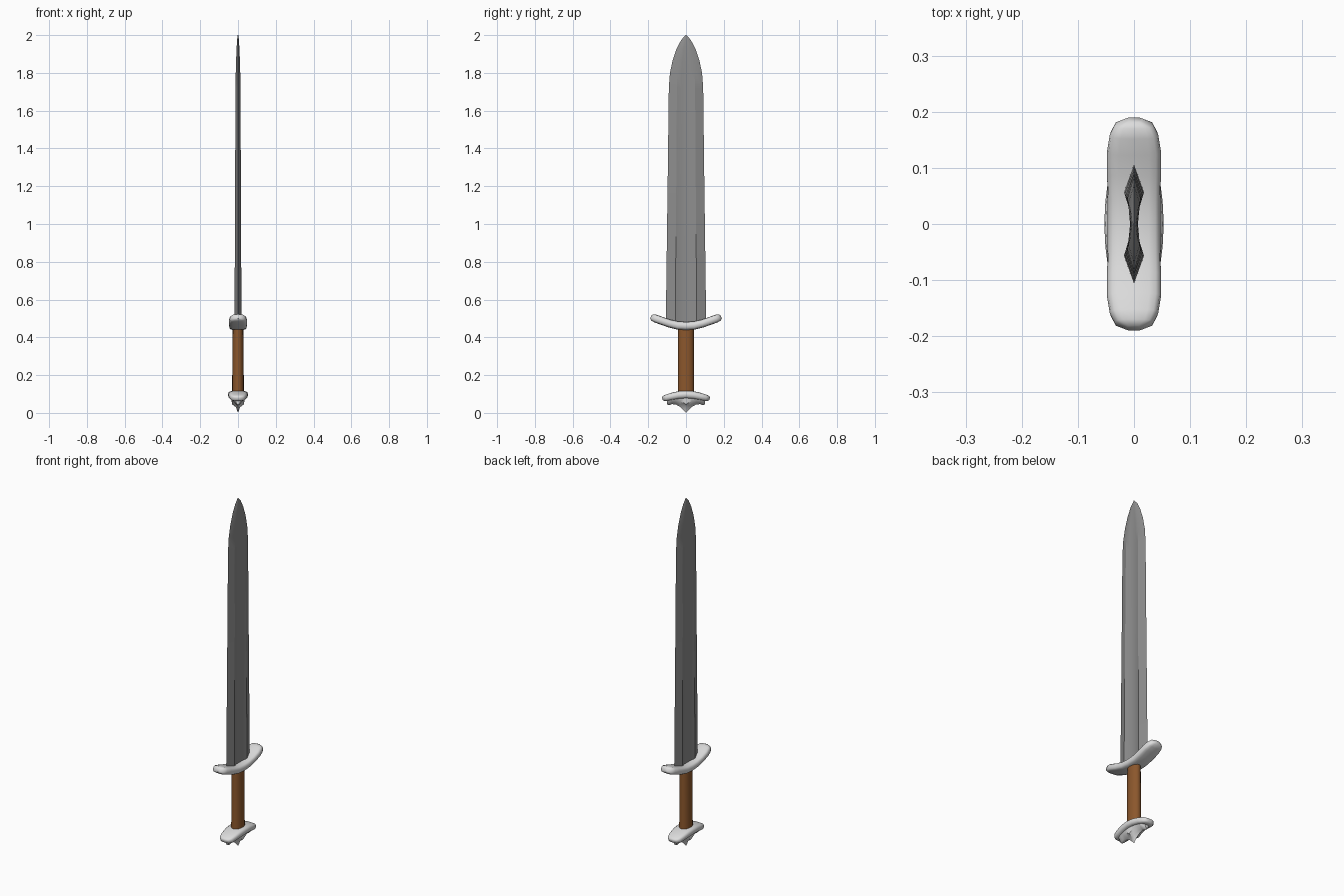
import bpy, bmesh
from math import cos, sin, pi, radians, copysign

cube = bpy.data.objects.get("Cube")
if cube:
    bpy.data.objects.remove(cube)


def material(name, rgb, rough=0.5):
    m = bpy.data.materials.new(name)
    m.use_nodes = True
    m.diffuse_color = (*rgb, 1)
    bsdf = m.node_tree.nodes["Principled BSDF"]
    bsdf.inputs["Base Color"].default_value = (*rgb, 1)
    bsdf.inputs["Roughness"].default_value = rough
    return m


steel = material("blade steel", (0.27, 0.27, 0.27))
silver = material("pale silver", (0.72, 0.72, 0.72))
leather = material("brown leather", (0.26, 0.095, 0.025))


def loft(name, rings, mat, angle):
    """Skin a list of equal-length point rings and cap both ends."""
    bm = bmesh.new()
    loops = [[bm.verts.new(p) for p in ring] for ring in rings]
    n = len(loops[0])
    for a, b in zip(loops, loops[1:]):
        for i in range(n):
            j = (i + 1) % n
            bm.faces.new((a[i], a[j], b[j], b[i]))
    bm.faces.new(loops[0][::-1])
    bm.faces.new(loops[-1])
    bmesh.ops.remove_doubles(bm, verts=bm.verts, dist=1e-5)
    bmesh.ops.recalc_face_normals(bm, faces=bm.faces)
    mesh = bpy.data.meshes.new(name)
    bm.to_mesh(mesh)
    bm.free()
    mesh.materials.append(mat)
    obj = bpy.data.objects.new(name, mesh)
    bpy.context.collection.objects.link(obj)
    bpy.ops.object.select_all(action="DESELECT")
    obj.select_set(True)
    bpy.context.view_layer.objects.active = obj
    bpy.ops.object.shade_smooth_by_angle(angle=radians(angle))
    return obj


def mirrored(stations):
    """Mirror stations given from y = 0 outwards to the other side."""
    return [(-s[0], *s[1:]) for s in stations[:0:-1]] + stations


# Blade: hollowed diamond section, (z, half width, half thickness, fuller half thickness)
def blade_ring(z, w, t, f):
    half = [(0, w), (t, w * 0.53), (f * 1.25, w * 0.27), (f, 0),
            (f * 1.25, -w * 0.27), (t, -w * 0.53)]
    return [(x, y, z) for x, y in half] + [(-x, -y, z) for x, y in half]


blade = [(0.46, 0.107, 0.018, 0.007), (0.85, 0.102, 0.017, 0.007),
         (1.3, 0.096, 0.015, 0.007), (1.72, 0.091, 0.013, 0.007),
         (1.8, 0.085, 0.012, 0.007), (1.87, 0.07, 0.010, 0.007),
         (1.93, 0.049, 0.007, 0.006), (1.975, 0.025, 0.004, 0.004),
         (2.0, 0.002, 0.001, 0.001)]
loft("blade", [blade_ring(*s) for s in blade], steel, 25)


# Grip: oval column, slightly fuller in the middle
def oval(z, rx, ry, n=16):
    return [(rx * cos(2 * pi * i / n), ry * sin(2 * pi * i / n), z) for i in range(n)]


loft("grip", [oval(0.1, 0.031, 0.043), oval(0.28, 0.03, 0.042), oval(0.45, 0.028, 0.041)],
     leather, 40)


# Bars with a rounded section: (y, z, half width, half height, slope)
def bar_ring(y, z, rx, rz, slope, n=16, power=0.6):
    ring = []
    for i in range(n):
        a = 2 * pi * i / n
        c, s = cos(a), sin(a)
        u = copysign(abs(c) ** power, c) * rx
        v = copysign(abs(s) ** power, s) * rz
        ring.append((u, y - v * sin(slope) * copysign(1, y), z + v * cos(slope)))
    return ring


guard = [(0, 0.460, 0.047, 0.022, 0), (0.045, 0.463, 0.047, 0.022, 0.1),
         (0.09, 0.474, 0.048, 0.021, 0.25), (0.13, 0.488, 0.048, 0.021, 0.38),
         (0.16, 0.499, 0.043, 0.021, 0.42), (0.177, 0.506, 0.034, 0.018, 0.42),
         (0.186, 0.509, 0.014, 0.010, 0.42)]
loft("crossguard", [bar_ring(*s) for s in mirrored(guard)], silver, 50)

pommel = [(0, 0.097, 0.053, 0.021, 0), (0.04, 0.094, 0.051, 0.021, -0.1),
          (0.08, 0.086, 0.046, 0.019, -0.25), (0.107, 0.079, 0.039, 0.017, -0.3),
          (0.12, 0.076, 0.028, 0.013, -0.3), (0.125, 0.075, 0.012, 0.007, -0.3)]
loft("pommel_bar", [bar_ring(*s) for s in mirrored(pommel)], silver, 50)


# Pommel point: lobed keel under the bar, (y, bottom z, half width)
def keel_ring(y, low, w):
    top = 0.09 - 0.25 * abs(y)
    mid = low + (top - low) * 0.42
    return [(-w, y, top), (-w * 0.85, y, mid + 0.008), (-w * 0.3, y, mid - 0.008), (0, y, low),
            (w * 0.3, y, mid - 0.008), (w * 0.85, y, mid + 0.008), (w, y, top)]


keel = [(0, 0.0, 0.037), (0.012, 0.014, 0.037), (0.03, 0.031, 0.036), (0.055, 0.045, 0.034),
        (0.075, 0.046, 0.031), (0.09, 0.04, 0.026), (0.1, 0.045, 0.014)]
loft("pommel_point", [keel_ring(*s) for s in mirrored(keel)], silver, 40)
